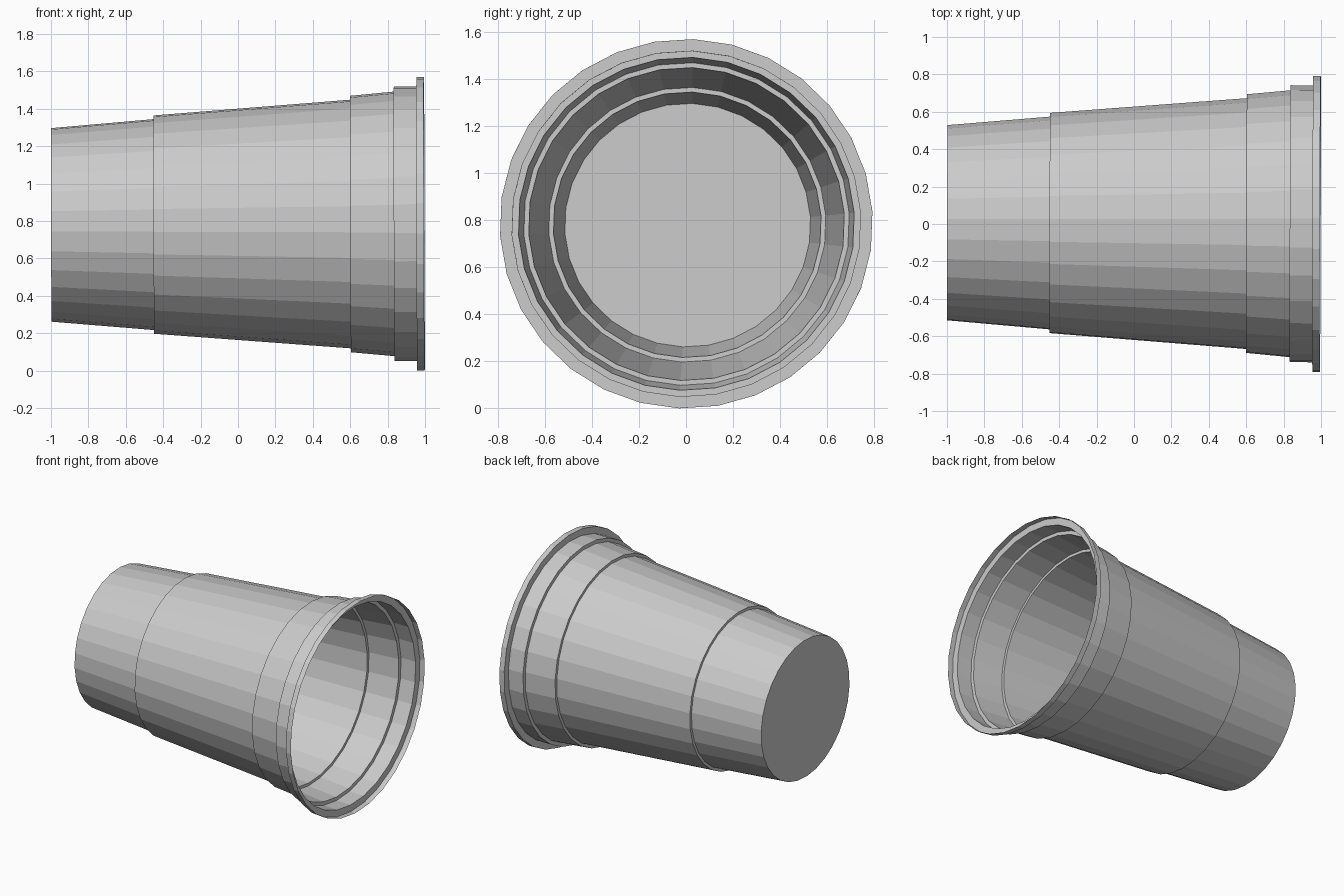
import bpy, bmesh, math
from mathutils import Matrix

if "Cube" in bpy.data.objects:
    bpy.data.objects.remove(bpy.data.objects["Cube"])

SIDES = 30
PHASE = math.radians(87.8)
# (position along axis, radius): stepped thin-walled cup from base to rim
PROFILE = [(-0.998, 0.523), (-0.45, 0.570), (-0.45, 0.590), (0.602, 0.672),
           (0.602, 0.693), (0.835, 0.715), (0.835, 0.742), (0.956, 0.742),
           (0.956, 0.793), (0.996, 0.793)]

bm = bmesh.new()
rings = []
for x, r in PROFILE:
    ring = []
    for i in range(SIDES):
        a = PHASE + 2 * math.pi * i / SIDES
        ring.append(bm.verts.new((x, r * math.cos(a), 0.99 * r * math.sin(a))))
    rings.append(ring)

# Side walls and steps
for a, b in zip(rings, rings[1:]):
    for i in range(SIDES):
        j = (i + 1) % SIDES
        bm.faces.new((a[i], a[j], b[j], b[i]))

# Closed base, open mouth
bm.faces.new(list(reversed(rings[0])))
bmesh.ops.recalc_face_normals(bm, faces=bm.faces)

# Cup rests on its side with a very slight lean
lean = Matrix.Rotation(-0.003, 4, 'Y') @ Matrix.Rotation(-0.003, 4, 'Z')
bm.transform(Matrix.Translation((0, 0.004, 0)) @ lean)
low = min(v.co.z for v in bm.verts)
bm.transform(Matrix.Translation((0, 0, -low)))

mesh = bpy.data.meshes.new("cup")
bm.to_mesh(mesh)
bm.free()
cup = bpy.data.objects.new("cup", mesh)
bpy.context.collection.objects.link(cup)
